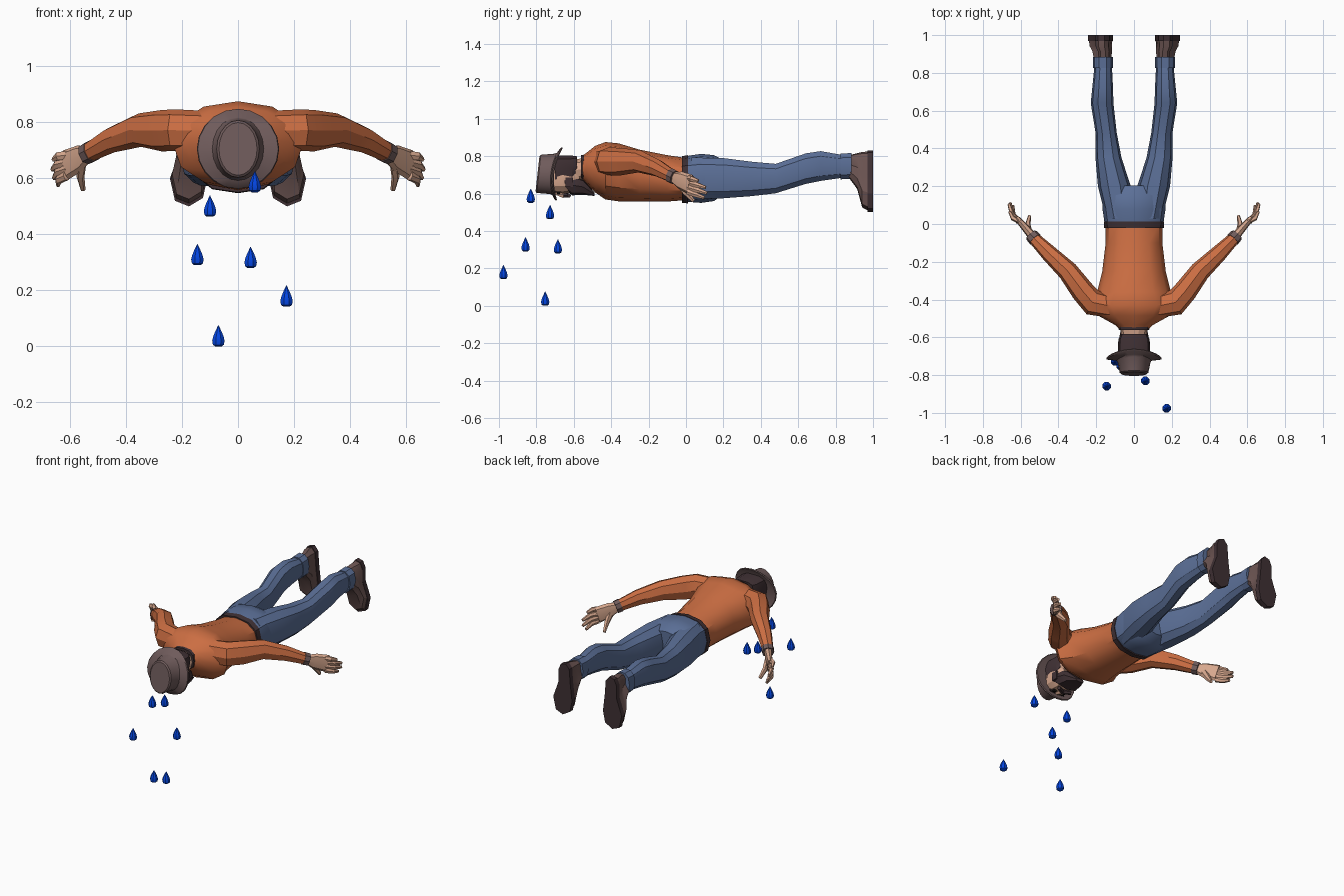
import bpy, bmesh, math
from mathutils import Vector


def material(name, rgb):
    m = bpy.data.materials.new(name)
    m.diffuse_color = (*rgb, 1)
    return m


ORANGE = material("orange_shirt", (0.60, 0.155, 0.055))
DENIM = material("blue_denim", (0.105, 0.16, 0.31))
SKIN = material("skin", (0.68, 0.39, 0.27))
FELT = material("brown_felt", (0.16, 0.105, 0.105))
DARK = material("dark_brown", (0.05, 0.03, 0.034))
LEATHER = material("shoe_leather", (0.15, 0.09, 0.085))
WATER = material("blue_water", (0.001, 0.06, 0.75))
BLACK = material("black", (0.01, 0.008, 0.008))


def loft(name, rings, mat, angle=30):
    """Skin a closed tube over rings with equal point counts."""
    bm = bmesh.new()
    loops = [[bm.verts.new(p) for p in r] for r in rings]
    n = len(loops[0])
    for a, b in zip(loops, loops[1:]):
        for i in range(n):
            j = (i + 1) % n
            bm.faces.new((a[i], a[j], b[j], b[i]))
    bm.faces.new(loops[0])
    bm.faces.new(loops[-1])
    bmesh.ops.recalc_face_normals(bm, faces=bm.faces)
    me = bpy.data.meshes.new(name)
    bm.to_mesh(me)
    bm.free()
    me.materials.append(mat)
    ob = bpy.data.objects.new(name, me)
    bpy.context.collection.objects.link(ob)
    bpy.ops.object.select_all(action='DESELECT')
    ob.select_set(True)
    bpy.context.view_layer.objects.active = ob
    bpy.ops.object.shade_smooth_by_angle(angle=math.radians(angle))
    return ob


def tube(name, pts, mat, sides=10, axis=None, power=0.85, angle=30):
    """Points are x, y, z, half width, half height; rings follow the path."""
    rings = []
    for k, (x, y, z, a, b) in enumerate(pts):
        lo, hi = pts[max(k - 1, 0)], pts[min(k + 1, len(pts) - 1)]
        t = Vector(axis) if axis else (Vector(hi[:3]) - Vector(lo[:3])).normalized()
        u = t.cross(Vector((0, 0, 1))).normalized()
        v = u.cross(t)
        ring = []
        for i in range(sides):
            w = 2 * math.pi * (i + 0.5 * (sides == 4)) / sides
            c, s = math.cos(w), math.sin(w)
            c = math.copysign(abs(c) ** power, c)
            s = math.copysign(abs(s) ** power, s)
            ring.append(Vector((x, y, z)) + u * a * c + v * b * s)
        rings.append(ring)
    return loft(name, rings, mat, angle)


Y = (0, 1, 0)


# Shirt body, belt and pelvis: y, half width, bottom, top
def trunk(name, rows, mat, power=0.8):
    tube(name, [(0, y, (lo + hi) / 2, w, (hi - lo) / 2) for y, w, lo, hi in rows],
         mat, 12, Y, power, 35)


trunk("shirt_body", [(0, .152, .565, .79), (-.1, .150, .557, .805), (-.25, .168, .558, .835),
                     (-.36, .195, .558, .868), (-.43, .232, .568, .875), (-.485, .19, .605, .855),
                     (-.535, .10, .655, .815), (-.56, .075, .68, .80)], ORANGE, .92)
trunk("belt", [(-.022, .158, .55, .80), (.012, .16, .547, .805)], DARK)
trunk("pelvis", [(0, .155, .556, .80), (.08, .167, .55, .812), (.15, .165, .56, .805),
                 (.205, .12, .60, .775)], DENIM)
trunk("collar", [(-.545, .083, .67, .808), (-.562, .08, .675, .805)], DARK)

# Head, neck and hair
tube("neck", [(0, -.53, .735, .07, .06), (0, -.62, .72, .066, .06)], SKIN, 10, Y)
tube("head", [(0, -.57, .69, .055, .06), (0, -.61, .69, .074, .085), (0, -.66, .69, .08, .092),
              (0, -.72, .69, .076, .085)], SKIN, 12, Y)
tube("hair", [(0, -.583, .755, .07, .045), (0, -.61, .735, .083, .07),
              (0, -.70, .73, .086, .075)], DARK, 10, Y, .6)
tube("beard", [(0, -.65, .665, .079, .035), (0, -.61, .645, .08, .055), (0, -.55, .635, .068, .042),
               (0, -.49, .597, .03, .010)], DARK, 8, Y, .7)
tube("nose", [(0, -.70, .605, .009, .012), (0, -.655, .593, .017, .02)], SKIN, 6, Y)
for s in (-1, 1):
    tube("moustache", [(0, -.648, .59, .014, .014), (s * .045, -.625, .59, .011, .012)], DARK, 6)
    tube("eye", [(s * .032, -.69, .602, .012, .008), (s * .032, -.675, .602, .012, .008)], BLACK, 6, Y)
    tube("eyebrow", [(s * .012, -.702, .604, .005, .008), (s * .052, -.70, .608, .005, .008)], DARK, 4)
    tube("sideburn", [(s * .072, -.645, .66, .011, .035), (s * .072, -.605, .66, .011, .035)], DARK, 4, Y)

# Hat, turned around a tilted axis: radius x, radius z, height; brim ends roll back
hat = []
for rx, rz, h in [(.09, .10, -.006), (.143, .138, -.010), (.147, .143, -.004), (.144, .139, .002),
                  (.092, .113, .008), (.087, .108, .018), (.076, .102, .072), (.068, .094, .079)]:
    ring = []
    for i in range(20):
        a = math.tau * i / 20
        z = rz * math.sin(a)
        roll = 1.6 * z * z if h < .02 else 0
        ring.append((rx * math.cos(a), -.715 + z * .11 + roll - h, .705 + z))
    hat.append(ring)
loft("hat", hat, FELT, 35)

SOLE = [(.13, .80), (.155, .83), (.19, .82), (.207, .78), (.207, .70), (.243, .60),
        (.225, .52), (.175, .50), (.125, .53), (.11, .60), (.122, .70)]


def shoe_ring(s, y, cx, kx, cz, kz):
    return [(s * (cx + (x - .175) * kx), y, cz + (z - .665) * kz) for x, z in SOLE]


for s in (-1, 1):
    side = "right_" if s > 0 else "left_"

    def limb(name, pts, mat, *args):
        tube(side + name, [(s * p[0], *p[1:]) for p in pts], mat, *args)

    # Trouser leg and turned-up hem
    limb("trouser_leg", [(.08, .03, .682, .068, .115), (.104, .2, .682, .087, .112),
                         (.135, .35, .678, .069, .096), (.147, .48, .68, .056, .082),
                         (.169, .64, .733, .060, .085), (.166, .72, .747, .055, .083),
                         (.163, .84, .745, .046, .063)], DENIM, 10, Y)
    limb("trouser_hem", [(.165, .827, .745, .053, .072), (.165, .885, .747, .053, .072)], DENIM, 10, Y)

    # Shoe upper and sole
    loft(side + "shoe", [shoe_ring(s, .87, .165, .68, .745, .36),
                         shoe_ring(s, .915, .167, .78, .72, .58),
                         shoe_ring(s, .942, .175, .88, .674, .90),
                         shoe_ring(s, .976, .175, .94, .666, .96)], LEATHER)
    loft(side + "sole", [shoe_ring(s, .97, .175, 1, .665, 1),
                         shoe_ring(s, 1.0, .175, 1, .665, 1)], DARK)

    # Sleeve and wrist band
    limb("sleeve", [(.10, -.44, .77, .06, .07), (.22, -.415, .772, .07, .074),
                    (.272, -.355, .770, .062, .074), (.35, -.25, .772, .054, .06),
                    (.45, -.155, .737, .044, .046), (.535, -.07, .69, .032, .034)], ORANGE, 8)
    limb("wrist_band", [(.522, -.083, .697, .037, .04), (.542, -.06, .686, .036, .038)], FELT, 8)

    # Hand with palm, four fingers and thumb
    limb("palm", [(.532, -.072, .69, .024, .027), (.565, -.032, .672, .021, .047),
                  (.614, .024, .648, .016, .054)], SKIN, 8)
    for k, tip in enumerate([(.658, .065, .667), (.662, .105, .632), (.656, .112, .602),
                             (.642, .098, .577)]):
        base = Vector((.60 + .004 * k, .012, .684 - .025 * k))
        end = Vector(tip)
        mid = base.lerp(end, .5) + Vector((.012, -.008, .003))
        limb("finger", [(*base, .014, .017), (*mid, .013, .016), (*end, .008, .009)], SKIN, 6)
    limb("thumb", [(.558, -.035, .655, .017, .024), (.562, .0, .605, .014, .018),
                   (.553, .04, .56, .009, .010)], SKIN, 6)

# Falling drops: x, y, base height
for x, y, z in [(.06, -.83, .55), (-.10, -.727, .463), (-.145, -.858, .29),
                (.045, -.685, .28), (.173, -.976, .142), (-.07, -.753, 0)]:
    rings = [[(x + r * math.cos(math.tau * (i + .5) / 8), y + r * math.sin(math.tau * (i + .5) / 8), z + h)
              for i in range(8)]
             for r, h in [(.012, 0), (.021, .006), (.024, .02), (.02, .036), (.011, .056), (.001, .075)]]
    loft("water_drop", rings, WATER, 40)
